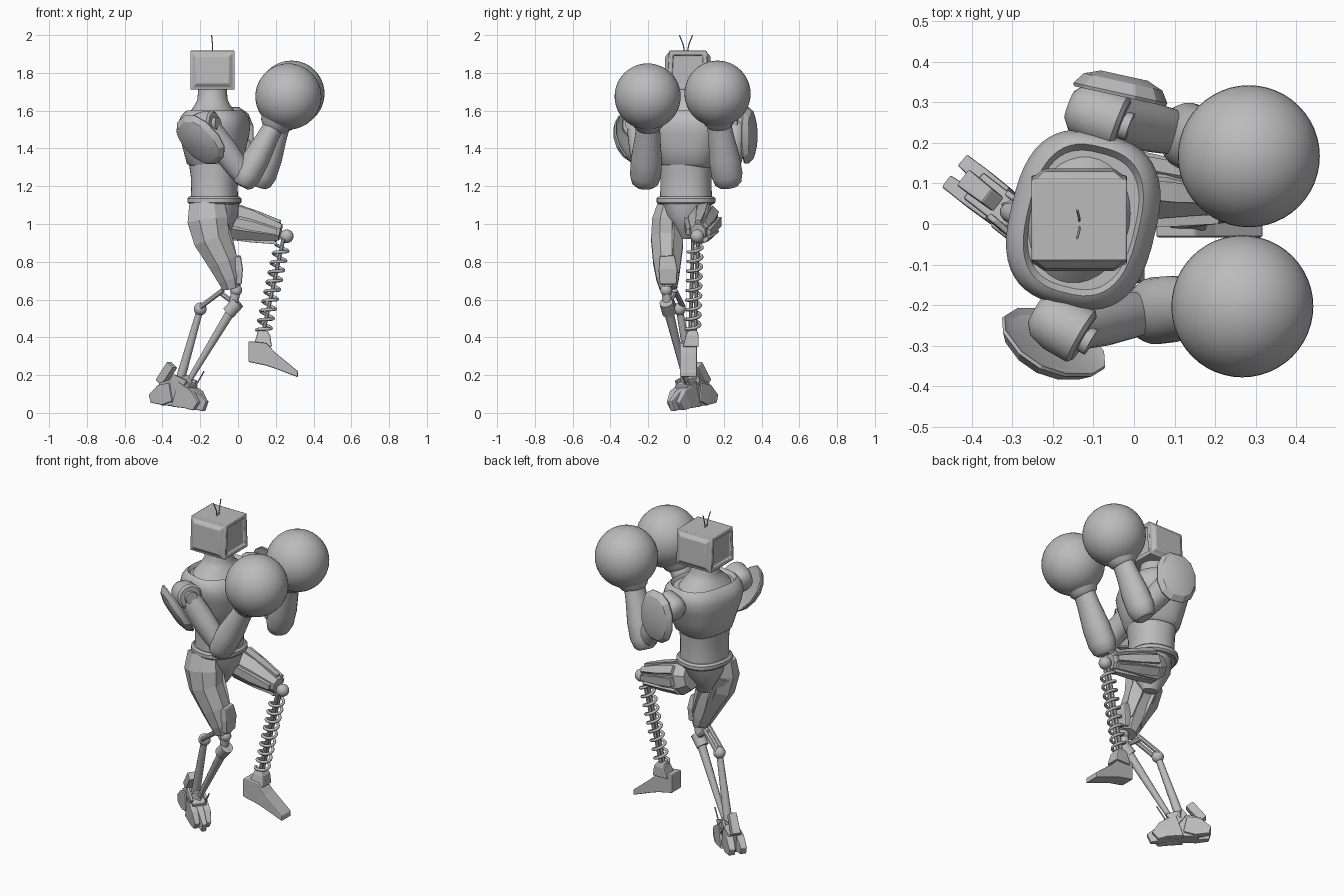
import bpy, bmesh, math
from mathutils import Vector

if "Cube" in bpy.data.objects:
    bpy.data.objects.remove(bpy.data.objects["Cube"], do_unlink=True)

grey = bpy.data.materials.new("plain grey")
grey.use_nodes = True
COLOUR = (.5, .5, .5, 1)
grey.diffuse_color = COLOUR
grey.node_tree.nodes["Principled BSDF"].inputs["Base Color"].default_value = COLOUR


def finish(name, bm, smooth=40, bevel=0):
    bmesh.ops.recalc_face_normals(bm, faces=bm.faces[:])
    mesh = bpy.data.meshes.new(name)
    bm.to_mesh(mesh)
    bm.free()
    mesh.materials.append(grey)
    obj = bpy.data.objects.new(name, mesh)
    bpy.context.collection.objects.link(obj)
    if bevel:
        modifier = obj.modifiers.new("bevel", "BEVEL")
        modifier.width, modifier.segments = bevel, 2
    if smooth:
        bpy.ops.object.select_all(action="DESELECT")
        obj.select_set(True)
        bpy.context.view_layer.objects.active = obj
        bpy.ops.object.shade_smooth_by_angle(angle=math.radians(smooth))


def loft(name, rings, sides=32, power=2, axis=None, ref=(0, 1, 0), smooth=40, bevel=0):
    """Skin rings of (centre, half size across, half size along ref)."""
    bm = bmesh.new()
    centres = [Vector(ring[0]) for ring in rings]
    grow = math.sqrt(2) if sides == 4 else 1
    loops = []
    for i, (centre, across_size, side_size) in enumerate(rings):
        along = Vector(axis) if axis else centres[min(i + 1, len(rings) - 1)] - centres[max(i - 1, 0)]
        along.normalize()
        side = Vector(ref) - along * along.dot(Vector(ref))
        side.normalize()
        across = side.cross(along)
        loop = []
        for k in range(sides):
            angle = math.tau * (k + .5) / sides
            c, s = math.cos(angle), math.sin(angle)
            c = math.copysign(abs(c) ** (2 / power), c)
            s = math.copysign(abs(s) ** (2 / power), s)
            offset = across * c * across_size + side * s * side_size
            loop.append(bm.verts.new(centres[i] + grow * offset))
        loops.append(loop)
    for low, high in zip(loops, loops[1:]):
        for k in range(sides):
            bm.faces.new((low[k], low[k - 1], high[k - 1], high[k]))
    bm.faces.new(loops[0])
    bm.faces.new(loops[-1])
    finish(name, bm, smooth, bevel)


def rod(name, start, end, radius, end_radius=None, sides=16):
    end_radius = end_radius or radius
    loft(name, [(start, radius, radius), (end, end_radius, end_radius)], sides=sides)


def ball(name, centre, radius, segments=24):
    bm = bmesh.new()
    bmesh.ops.create_uvsphere(bm, u_segments=segments, v_segments=segments // 2, radius=radius)
    bmesh.ops.translate(bm, verts=bm.verts, vec=centre)
    finish(name, bm, 60)


def wire(name, points, radius):
    curve = bpy.data.curves.new(name, "CURVE")
    curve.dimensions, curve.bevel_depth, curve.bevel_resolution = "3D", radius, 2
    curve.use_fill_caps = True
    spline = curve.splines.new("POLY")
    spline.points.add(len(points) - 1)
    for point, position in zip(spline.points, points):
        point.co = (*position, 1)
    curve.materials.append(grey)
    bpy.context.collection.objects.link(bpy.data.objects.new(name, curve))


# Head: bevelled monitor box with raised cheeks and a recessed screen
bm = bmesh.new()
bmesh.ops.create_cube(bm, size=1)
for vert in bm.verts:
    x, y, z = vert.co
    vert.co = (x * .235 - .135, y * (.21 - z * .02) + .01, z * .205 + 1.815)
bm.normal_update()
for face in bm.faces[:]:
    if abs(face.normal.y) > .9:
        bmesh.ops.inset_region(bm, faces=[face], thickness=.012, depth=0)
        bmesh.ops.inset_region(bm, faces=[face], thickness=.032, depth=.018)
    elif abs(face.normal.x) > .9:
        bmesh.ops.inset_region(bm, faces=[face], thickness=.03, depth=0)
        bmesh.ops.inset_region(bm, faces=[face], thickness=.006, depth=-.012)
finish("head", bm, 25, .008)
for sign in (1, -1):
    wire("antenna", [(-.135, sign * .005, 1.9), (-.135, sign * .015, 1.95), (-.14, sign * .035, 2)], .003)


def torso(name, profile, x=-.125, y=.01, **options):
    """Level rings of (height, half depth, half width), turned to the near side."""
    loft(name, [((x, y, z), depth, width) for z, depth, width in profile],
         axis=(0, 0, 1), ref=(.24, .97, 0), **options)


torso("neck", [(1.56, .135, .175), (1.605, .11, .135), (1.635, .09, .1), (1.66, .08, .08), (1.72, .075, .075)], x=-.135)
torso("chest", [(1.3, .115, .13), (1.32, .14, .15), (1.4, .16, .175), (1.48, .177, .205), (1.53, .18, .218),
                (1.565, .17, .213), (1.59, .15, .2), (1.6, .138, .185), (1.58, .128, .17)], sides=48, power=2.7)
torso("abdomen", [(1.1, .125, .14), (1.18, .12, .135), (1.25, .122, .135), (1.34, .135, .14)], y=0, power=2.3)
torso("belt", [(1.105, .13, .145), (1.115, .14, .155), (1.135, .14, .155), (1.145, .13, .145)], y=0, power=2.3)
torso("pelvis", [(1.11, .12, .14), (1.04, .115, .11), (.97, .08, .055), (.92, .045, .03)], x=-.115, y=0, sides=12)


def arm(side, shoulder, barrel_axis, elbow, wrist, hand, pad, pad_out, pad_lean):
    shoulder, barrel_axis, elbow, wrist, hand, pad, pad_out = map(
        Vector, (shoulder, barrel_axis, elbow, wrist, hand, pad, pad_out))
    barrel_axis.normalize()
    pad_out.normalize()
    # Shoulder barrel with its hub
    loft(side + "_shoulder", [(shoulder + barrel_axis * step, radius, radius) for step, radius in
                              ((-.085, .035), (-.065, .06), (-.02, .072), (.045, .072), (.055, .06))], sides=24)
    rod(side + "_shoulder_hub", shoulder + barrel_axis * .05, shoulder + barrel_axis * .075, .035)
    # Upper arm, forearm and glove
    loft(side + "_upper_arm", [(shoulder.lerp(elbow, part), radius, radius * .92) for part, radius in
                               ((0, .066), (.45, .069), (.8, .062), (1, .052))], sides=20)
    heel = elbow.lerp(wrist, -.14)
    loft(side + "_forearm", [(heel.lerp(wrist, part), radius, radius + .01) for part, radius in
                             ((0, .041), (.05, .06), (.18, .073), (.45, .072), (.8, .058), (1, .054))], sides=24)
    loft(side + "_glove_cuff", [(wrist.lerp(hand, part), radius, radius) for part, radius in
                                ((-.1, .06), (0, .076), (.3, .095))], sides=28)
    ball(side + "_glove", hand, .175, 48)
    # Pad is a faceted shallow dome
    loft(side + "_shoulder_pad", [(pad + pad_out * rise, .122 * scale, .155 * scale) for rise, scale in
                                  ((.008, .85), (0, .98), (.008, 1), (.036, .84), (.052, .5))],
         sides=12, power=2.3, axis=pad_out, ref=pad_lean, smooth=25)


arm("near", shoulder=(-.17, -.255, 1.525), barrel_axis=(.87, -.5, .1), elbow=(.04, -.215, 1.24),
    wrist=(.19, -.2, 1.52), hand=(.267, -.203, 1.675),
    pad=(-.195, -.288, 1.45), pad_out=(-.5, -.72, -.48), pad_lean=(.69, 0, -.72))
arm("far", shoulder=(-.08, .265, 1.525), barrel_axis=(.93, -.35, .1), elbow=(.125, .22, 1.24),
    wrist=(.225, .175, 1.53), hand=(.283, .167, 1.69),
    pad=(-.035, .315, 1.47), pad_out=(.22, 1, 0), pad_lean=(0, 0, 1))


def strips(name, start, end, start_radius, end_radius, angles, width):
    """Raised long plates laid around a limb between two points."""
    start, end = Vector(start), Vector(end)
    along = (end - start).normalized()
    side = (Vector((0, 1, 0)) - along * along.y).normalized()
    across = side.cross(along)
    for angle in map(math.radians, angles):
        out = across * math.cos(angle) + side * math.sin(angle)
        first, last = start + out * start_radius, end + out * end_radius
        loft(name, [(first, width, .012), (first.lerp(last, .5), width, .014), (last, width * .6, .01)],
             sides=4, ref=out, smooth=0)


# Standing leg: faceted thigh, knee and folded rods
loft("standing_thigh", [((-.165, -.09, 1.11), .1, .062), ((-.16, -.105, 1.02), .116, .08),
                        ((-.14, -.107, .92), .104, .084), ((-.08, -.103, .8), .086, .076),
                        ((-.045, -.097, .71), .068, .064), ((-.033, -.093, .66), .052, .05)], sides=8, smooth=0)
strips("standing_thigh_plate", (-.155, -.105, 1.02), (-.05, -.1, .73), .085, .06, (45, 135), .034)
loft("knee_guard", [((-.015, -.1, .83), .03, .04), ((-.01, -.095, .76), .036, .05),
                    ((-.01, -.095, .68), .03, .045)], sides=4, smooth=0, bevel=.008)
knee, knee_end, rear_joint = (-.01, -.105, .65), (-.03, -.095, .55), (-.2, -.035, .55)
ball("standing_knee", knee, .032)
rod("knee_link", knee, knee_end, .025)
rod("knee_sleeve", (0, -.105, .585), (-.05, -.09, .53), .036)
for shift in (-.015, .03):
    rod("knee_strut", (-.08, shift - .09, .65), (-.2, shift - .045, .56), .014, sides=8)
rod("knee_crossbar", (-.1, -.06, .64), (.01, -.1, .56), .014, sides=8)
ball("rear_joint", rear_joint, .034)
rod("rear_shin_rod", rear_joint, (-.305, .03, .18), .018, .026, sides=10)
rod("front_shin_rod", knee_end, (-.26, 0, .17), .026, .015, sides=10)
rod("ankle_pin", (-.27, -.02, .17), (-.3, .06, .17), .03)

# Standing foot: narrow toes, heel claws and a spur around the ankle
ankle, heading, sideways = Vector((-.305, .025, 0)), Vector((.79, -.61, 0)), Vector((.61, .79, 0))


def foot_part(name, rings):
    """Rings of (forward, sideways, height, half height, half width)."""
    loft(name, [(ankle + heading * forward + sideways * offset + Vector((0, 0, z)), tall, wide)
                for forward, offset, z, tall, wide in rings], sides=4, ref=sideways, smooth=0, bevel=.005)


foot_part("foot_core", [(-.11, 0, .1, .06, .04), (0, 0, .11, .075, .04), (.07, 0, .09, .06, .04)])
for offset in (-.036, 0, .036):
    foot_part("toe", [(0, offset, .1, .07, .018), (.09, offset, .07, .05, .019),
                      (.17 - abs(offset), offset * .9, .035, .028, .014)])
for offset in (-.03, .03):
    foot_part("heel_claw", [(-.03, offset, .11, .05, .02), (-.1, offset, .095, .055, .022),
                            (-.17, offset * 1.1, .075, .022, .018)])
    foot_part("ankle_plate", [(-.03, offset * 1.2, .19, .02, .008), (.05, offset * 1.4, .13, .05, .008)])
foot_part("heel_spur", [(-.13, 0, .16, .025, .025), (-.055, 0, .255, .025, .022)])
wire("foot_pin", [(-.22, 0, .15), (-.18, -.02, .22)], .004)

# Raised leg: faceted thigh with long plates, knee, coil shin
loft("raised_thigh", [((-.1, .09, 1.03), .07, .07), ((-.05, .09, 1.015), .1, .085),
                      ((.06, .085, .993), .088, .078), ((.225, .063, .955), .048, .04)], sides=8, smooth=0)
strips("raised_thigh_plate", (-.04, .09, 1.015), (.21, .065, .957), .087, .055,
       (0, 45, 90, 135, 180, 270), .024)
rod("raised_knee_axle", (.25, .015, .94), (.25, .11, .94), .03)
ball("raised_knee", (.258, .06, .935), .036)
spring_top, spring_foot = Vector((.24, .05, .92)), Vector((.13, .035, .41))
for shift in (Vector((0, -.013, 0)), Vector((0, .013, 0))):
    rod("shin_core", spring_top + shift, spring_foot + shift, .011, sides=8)
down = (spring_foot - spring_top).normalized()
side = Vector((0, 1, 0)).cross(down).normalized()
depth = down.cross(side)
TURNS, STEPS = 9, 20
coil = []
for i in range(TURNS * STEPS + 1):
    angle = math.tau * i / STEPS
    centre = spring_top.lerp(spring_foot, .06 + .9 * i / (TURNS * STEPS))
    coil.append(centre + (side * math.cos(angle) + depth * math.sin(angle)) * .037)
wire("shin_spring", coil, .0085)

# Raised foot: boot wedge pointing forward and down
loft("raised_ankle", [((.13, .035, .435), .025, .025), ((.135, .033, .41), .036, .034),
                      ((.13, .025, .35), .05, .042)], sides=4, axis=(0, 0, 1), smooth=0, bevel=.006)
loft("raised_foot", [((x, .012, z), tall, .045) for x, z, tall in
                     ((.055, .325, .055), (.15, .31, .06), (.2, .275, .042), (.317, .205, .016))],
     sides=4, axis=(1, 0, 0), smooth=0, bevel=.006)
